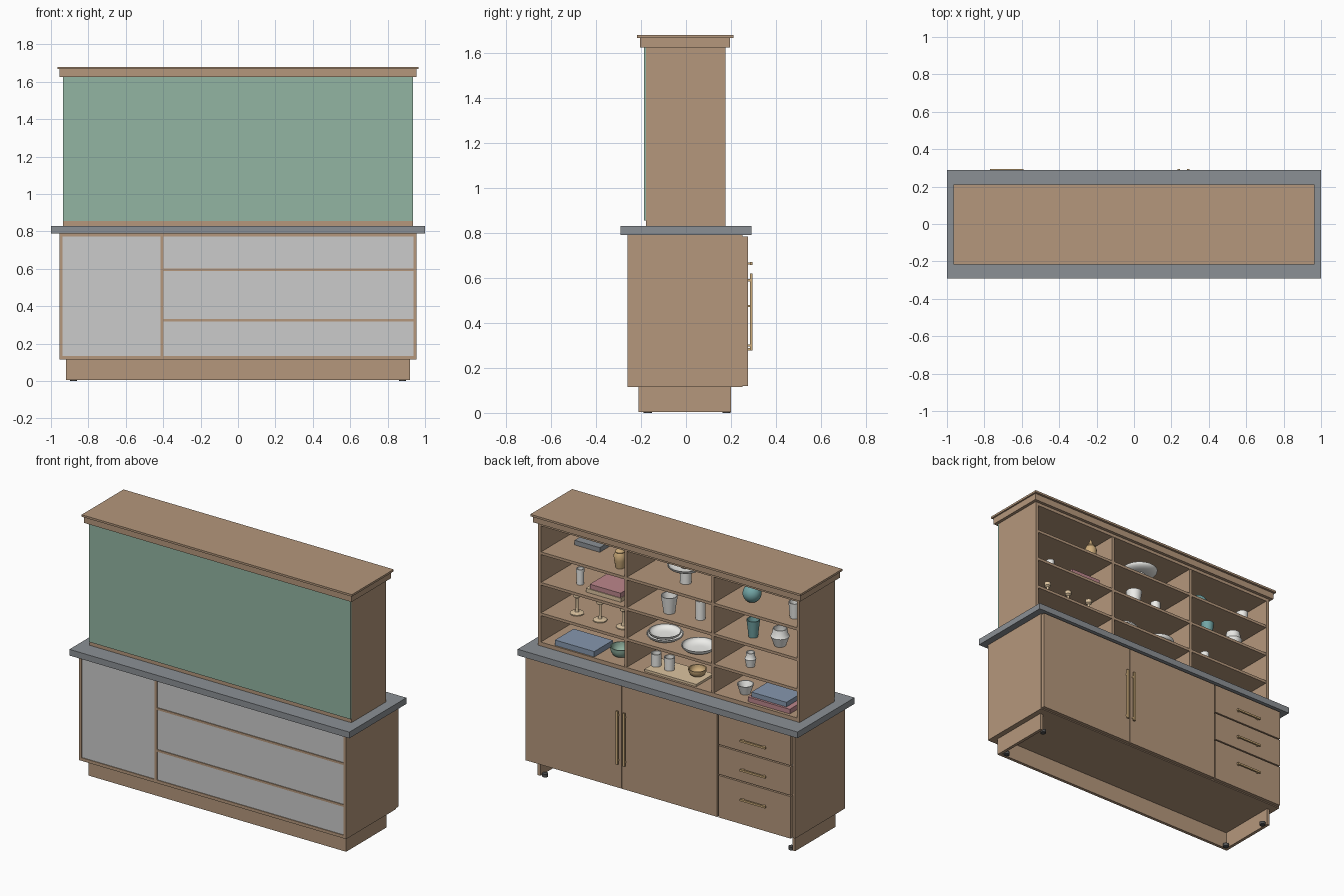
import bpy, bmesh, math

if "Cube" in bpy.data.objects:
    bpy.data.objects.remove(bpy.data.objects["Cube"])

def mat(name, *rgb):
    m = bpy.data.materials.new(name)
    m.diffuse_color = (*rgb, 1)
    m.use_nodes = True
    m.node_tree.nodes["Principled BSDF"].inputs["Base Color"].default_value = m.diffuse_color
    return m

WOOD = mat("walnut", .46, .31, .20)
STONE = mat("stone", .26, .28, .30)
GREEN = mat("sage", .29, .46, .36)
BRASS = mat("brass", .62, .42, .20)
TAN = mat("pale_wood", .72, .55, .35)
WHITE = mat("porcelain", .85, .85, .82)
TEAL = mat("teal", .17, .38, .38)
BLUE = mat("blue", .24, .31, .42)
PINK = mat("rose", .50, .24, .26)
DARK = mat("dark", .08, .08, .08)

def box(name, x0, x1, y0, y1, z0, z1, m=WOOD):
    bm = bmesh.new()
    bmesh.ops.create_cube(bm, size=1)
    for v in bm.verts:
        v.co = ((x0 + x1) / 2 + v.co.x * (x1 - x0),
                (y0 + y1) / 2 + v.co.y * (y1 - y0),
                (z0 + z1) / 2 + v.co.z * (z1 - z0))
    me = bpy.data.meshes.new(name)
    bm.to_mesh(me)
    bm.free()
    ob = bpy.data.objects.new(name, me)
    bpy.context.collection.objects.link(ob)
    if m:
        me.materials.append(m)
    return ob

def lathe(name, profile, x, y, z, m, n=28):
    """Spin an (r, z) profile about a vertical axis."""
    bm = bmesh.new()
    vs = [bm.verts.new((r, 0, h)) for r, h in profile]
    es = [bm.edges.new(p) for p in zip(vs, vs[1:])]
    bmesh.ops.spin(bm, geom=vs + es, cent=(0, 0, 0), axis=(0, 0, 1),
                   angle=2 * math.pi, steps=n)
    bmesh.ops.remove_doubles(bm, verts=bm.verts, dist=1e-5)
    bmesh.ops.recalc_face_normals(bm, faces=bm.faces)
    me = bpy.data.meshes.new(name)
    bm.to_mesh(me)
    bm.free()
    me.materials.append(m)
    ob = bpy.data.objects.new(name, me)
    ob.location = (x, y, z)
    bpy.context.collection.objects.link(ob)
    bpy.ops.object.select_all(action='DESELECT')
    ob.select_set(True)
    bpy.context.view_layer.objects.active = ob
    bpy.ops.object.shade_smooth_by_angle(angle=math.radians(35))
    return ob

def cup(name, x, y, z, r0, r1, h, m=WHITE):
    t = .005
    lathe(name, [(0, 0), (r0, 0), (r1, h), (r1 - t, h), (r0 - t, t), (0, t)], x, y, z, m)

def bowl(name, x, y, z, r, h, m=WHITE):
    outer = [(r * (.45 + .55 * math.sin(a)), h * (1 - math.cos(a)))
             for a in (i * math.pi / 12 for i in range(7))]
    inner = [(q - .006, k + .006 * (1 - k / h)) for q, k in reversed(outer)]
    lathe(name, [(0, 0)] + outer + inner + [(0, .006)], x, y, z, m)

def book(name, x, y, z, w, d, h, m):
    box(name, x - w / 2, x + w / 2, y - d / 2, y + d / 2, z, z + h, m)

# Plinth, open towards the cupboard side, with corner glides
box("plinth_front", -.92, .92, -.21, -.19, .005, .115)
for s, n in ((-1, "left"), (1, "right")):
    a, b = sorted((s * .92, s * .90))
    box("plinth_" + n, a, b, -.19, .20, .005, .115)
    for y in (-.17, .18):
        lathe("glide", [(0, 0), (.018, 0), (.018, .02), (0, .02)], s * .88, y, 0, DARK, 16)

# Base carcass with its shelves and recessed grey panels
for s, n in ((-1, "left"), (1, "right")):
    a, b = sorted((s * .955, s * .937))
    box("base_side_" + n, a, b, -.26, .25, .115, .79)
box("base_bottom", -.937, .937, -.26, .25, .115, .135)
box("base_top", -.937, .937, -.26, .25, .772, .79)
box("base_divider", -.414, -.398, -.26, .25, .135, .772)
for z in (.325, .595):
    box("base_shelf", -.398, .937, -.26, .24, z - .007, z + .007)
box("drawer_back_panel", -.937, -.414, -.255, -.245, .135, .772, None)
box("cupboard_back_panel", -.398, .937, -.255, -.245, .135, .772, None)

# Doors and drawer fronts with bar handles
box("door_a", .267, .953, .252, .275, .12, .783)
box("door_b", -.415, .263, .252, .275, .12, .783)
for x in (.24, .29):
    box("door_handle", x - .007, x + .007, .284, .295, .277, .62, BRASS)
    for z in (.30, .59):
        box("door_handle_post", x - .005, x + .005, .275, .285, z - .005, z + .005, BRASS)
for z0, z1, hz in ((.12, .391, .283), (.399, .583, .475), (.591, .783, .664)):
    box("drawer_front", -.940, -.423, .252, .275, z0, z1)
    box("drawer_handle", -.77, -.59, .284, .295, hz - .006, hz + .006, BRASS)
    for x in (-.755, -.605):
        box("drawer_handle_post", x - .005, x + .005, .275, .285, hz - .005, hz + .005, BRASS)

# Worktop
box("worktop", -1, 1, -.292, .29, .79, .83, STONE)

# Upper shelf unit: sides, dividers, shelves, green panel, cornice
for s, n in ((-1, "left"), (1, "right")):
    a, b = sorted((s * .935, s * .915))
    box("hutch_side_" + n, a, b, -.178, .175, .83, 1.625)
    box("hutch_divider_" + n, s * .311 - .009, s * .311 + .009, -.178, .173, .855, 1.61)
box("hutch_bottom", -.915, .915, -.178, .175, .83, .855)
box("hutch_top", -.915, .915, -.178, .175, 1.605, 1.625)
for z in (1.033, 1.23, 1.427):
    box("hutch_shelf", -.915, .915, -.178, .172, z - .009, z + .009)
box("green_panel", -.935, .935, -.186, -.178, .855, 1.625, GREEN)
box("cornice", -.955, .955, -.205, .195, 1.625, 1.667)
box("cornice_cap", -.965, .965, -.217, .21, 1.667, 1.68)

R1, R2, R3, R4 = .855, 1.042, 1.239, 1.436   # shelf surfaces

# Column at +x
lathe("brass_urn", [(0, 0), (.026, 0), (.036, .05), (.038, .08), (.028, .1), (.03, .105),
                    (.012, .125), (.005, .15), (0, .152)], .415, .08, R4, BRASS)
book("dark_book", .72, -.09, R4, .18, .14, .03, STONE)
cup("tumbler", .717, .055, R3, .022, .024, .10)
book("tan_book", .50, .03, R3, .25, .20, .025, TAN)
book("rose_book", .49, .035, R3 + .025, .22, .18, .03, PINK)
for x in (.74, .575, .41):
    lathe("candlestick", [(0, 0), (.042, 0), (.042, .006), (.012, .012), (.008, .03),
                          (.008, .10), (.02, .108), (.02, .13), (0, .13)], x, .055, R2, TAN)
book("blue_book", .68, .07, R1, .28, .19, .035, BLUE)
bowl("green_bowl", .425, .055, R1, .065, .06, GREEN)

# Middle column
cup("stand_foot", -.02, .03, R4, .034, .034, .088)
bowl("stand_plate", -.02, .03, R4 + .088, .11, .03)
bowl("small_brass_bowl", -.02, .03, R4 + .096, .04, .035, BRASS)
cup("tapered_beaker", .065, .077, R3, .034, .05, .11)
cup("tall_cup", -.135, .045, R3, .030, .030, .12)
for i in range(2):
    bowl("stacked_plate", .125, .035, R2 + i * .015, .11 - i * .012, .03)
bowl("wide_plate", -.135, .06, R2, .105, .035)
book("serving_board", 0, .07, R1, .37, .18, .015, TAN)
for x in (.16, .065):
    cup("mug", x, .075, R1 + .015, .030, .032, .08)
bowl("brass_bowl", -.117, .05, R1 + .015, .055, .045, BRASS)

# Column at -x
lathe("teal_globe", [(.056 * math.sin(i * math.pi / 12), .056 * (1 - math.cos(i * math.pi / 12)))
                     for i in range(13)], -.493, .03, R4, TEAL)
cup("beaker", -.818, .06, R4, .028, .036, .10)
cup("teal_vase", -.53, .07, R3, .028, .04, .11, TEAL)
lathe("white_vase", [(0, 0), (.034, 0), (.056, .06), (.048, .075), (.042, .11), (.037, .11),
                     (.043, .075), (.03, .006), (0, .006)], -.728, .08, R3, WHITE)
lathe("small_jar", [(0, 0), (.025, 0), (.034, .05), (.026, .065), (.026, .09), (.021, .09),
                    (.021, .065), (0, .006)], -.51, .07, R2, WHITE)
book("rose_book_large", -.70, .06, R1, .30, .19, .03, PINK)
book("blue_book_small", -.69, .055, R1 + .03, .25, .17, .03, BLUE)
cup("white_bowl", -.47, .065, R1, .03, .05, .06)
